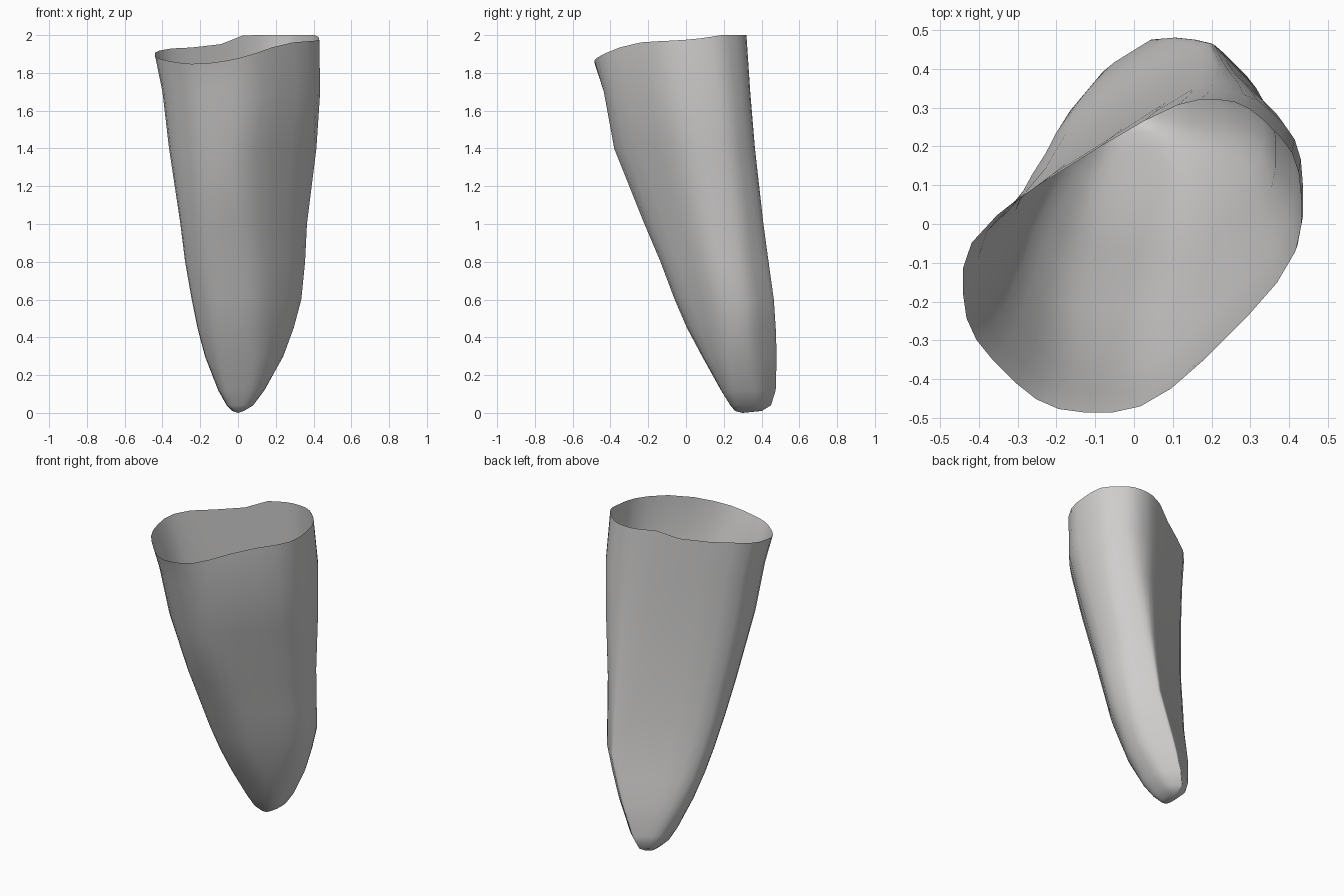
import bpy, bmesh, math
from mathutils import Vector

cube = bpy.data.objects.get("Cube")
if cube:
    bpy.data.objects.remove(cube, do_unlink=True)

# Directions of the eight sides of every ring, turning from +x towards +y;
# the fourth is the flattened back side
ANGLES = [math.radians(a) for a in (0, 45, 90, 122, 180, 225, 270, 315)]

# Each ring: height, then the distance of its eight sides from the z axis
RINGS = [
    (0.01, .03, .29, .40, .335, .03, -.175, -.26, -.175),
    (0.04, .08, .33, .45, .375, .06, -.135, -.235, -.13),
    (0.12, .14, .37, .475, .38, .105, -.085, -.185, -.07),
    (0.30, .24, .42, .48, .355, .175, .01, -.085, .02),
    (0.45, .295, .45, .475, .325, .215, .08, -.005, .07),
    (0.60, .335, .475, .465, .295, .245, .14, .06, .12),
    (0.80, .355, .465, .437, .27, .28, .21, .135, .165),
    (1.00, .365, .46, .41, .25, .305, .28, .22, .21),
    (1.40, .415, .46, .365, .225, .365, .40, .38, .305),
    (1.70, .435, .455, .34, .22, .40, .46, .435, .37),
    (2.00, .43, .425, .32, .215, .44, .505, .485, .375),
]
STEPS = 3      # points per rounded corner, less one
ROUND = 0.36   # share of each side taken up by the corner


def ring_points(reach):
    """Eight-sided outline with rounded corners."""
    corners = []
    for i in range(8):
        n = (i + 1) % 8
        a, b, p, q = ANGLES[i], ANGLES[n], reach[i], reach[n]
        s = math.sin(b - a)
        corners.append(Vector(((p * math.sin(b) - q * math.sin(a)) / s,
                               (q * math.cos(a) - p * math.cos(b)) / s)))
    points = []
    for i, corner in enumerate(corners):
        start = corner.lerp(corners[i - 1], ROUND)
        end = corner.lerp(corners[(i + 1) % 8], ROUND)
        for k in range(STEPS + 1):
            t = k / STEPS
            points.append(start.lerp(corner, t).lerp(corner.lerp(end, t), t))
    return points


def rim_height(p):
    """The open rim is wavy and slopes down towards the front right corner."""
    wave = math.cos(3 * (math.atan2(p.y, p.x) - math.radians(190)))
    return min(2.0, 1.948 + 0.1 * p.x + 0.13 * p.y + 0.018 * wave)


# Open, tapering shell lofted through the rings
bm = bmesh.new()
loops = []
for height, *reach in RINGS:
    top = height == RINGS[-1][0]
    loops.append([bm.verts.new((p.x, p.y, rim_height(p) if top else height))
                  for p in ring_points(reach)])
count = len(loops[0])
for low, high in zip(loops, loops[1:]):
    for i in range(count):
        j = (i + 1) % count
        bm.faces.new((low[i], low[j], high[j], high[i]))

# Blunt closed tip
tip = bm.verts.new((0, 0.3, 0))
for i in range(count):
    bm.faces.new((tip, loops[0][(i + 1) % count], loops[0][i]))

mesh = bpy.data.meshes.new("tapered_shell")
bm.to_mesh(mesh)
bm.free()
shell = bpy.data.objects.new("tapered_shell", mesh)
bpy.context.collection.objects.link(shell)

# Single grey finish
grey = bpy.data.materials.new("warm_grey")
grey.use_nodes = True
colour = (0.62, 0.61, 0.605, 1)
grey.diffuse_color = colour
grey.node_tree.nodes["Principled BSDF"].inputs["Base Color"].default_value = colour
mesh.materials.append(grey)

bpy.context.view_layer.objects.active = shell
shell.select_set(True)
bpy.ops.object.shade_smooth_by_angle(angle=math.radians(50))
